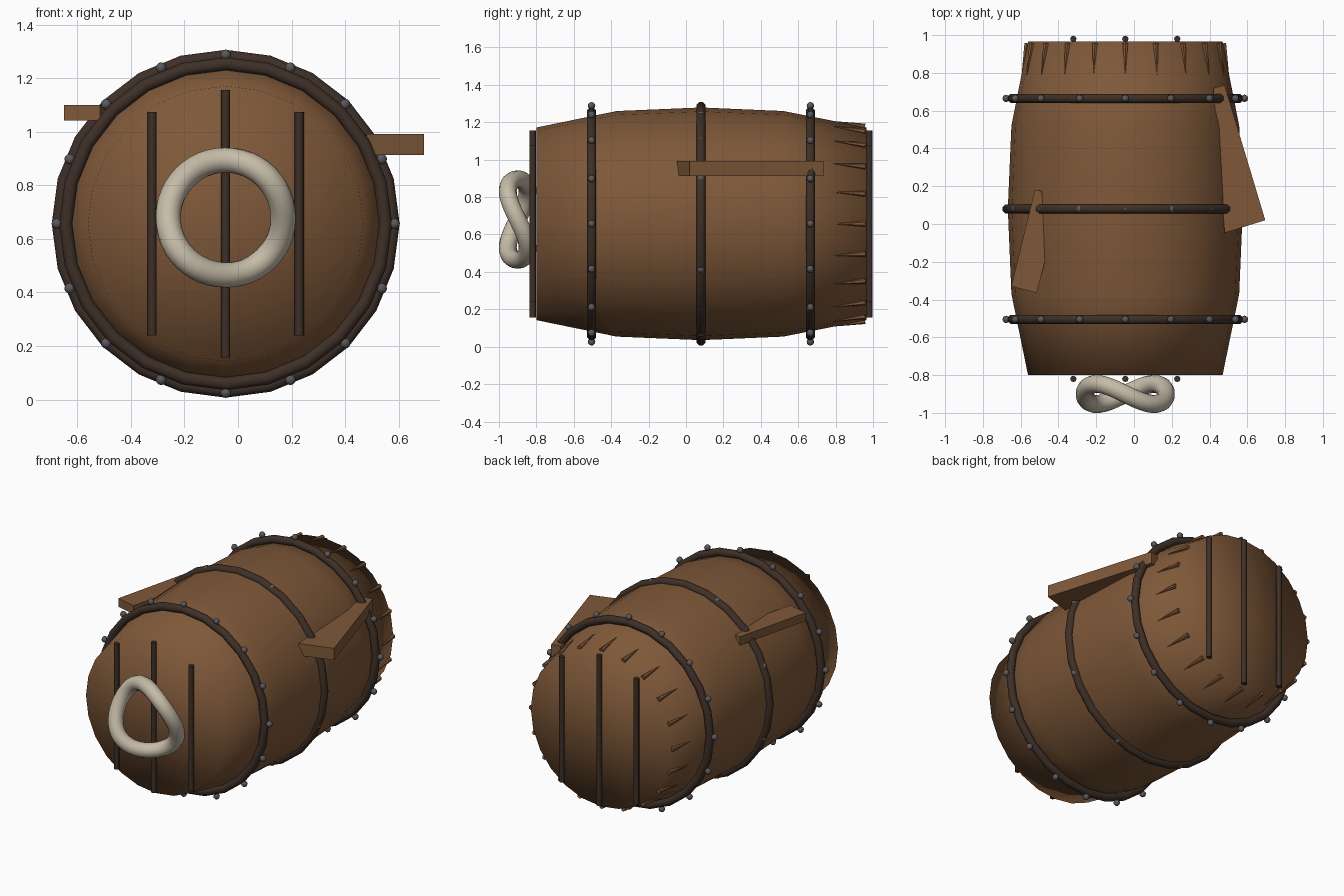
import bpy, bmesh, math
from mathutils import Matrix, Vector

cube = bpy.data.objects.get("Cube")
if cube:
    bpy.data.objects.remove(cube, do_unlink=True)

CX, CZ = -0.046, 0.657      # barrel axis, running along y


def material(name, rgb):
    m = bpy.data.materials.new(name)
    m.use_nodes = True
    color = (*rgb, 1)
    m.diffuse_color = color
    m.node_tree.nodes["Principled BSDF"].inputs["Base Color"].default_value = color
    return m


WOOD = material("brown wood", (0.21, 0.098, 0.04))
IRON = material("dark iron", (0.047, 0.029, 0.02))
STEEL = material("grey steel", (0.1, 0.1, 0.11))
ROPE = material("pale rope", (0.56, 0.5, 0.39))


def finish(bm, name, mat, smooth=True, outward=True):
    bmesh.ops.recalc_face_normals(bm, faces=bm.faces)
    if not outward:
        bmesh.ops.reverse_faces(bm, faces=bm.faces)
    for f in bm.faces:
        f.smooth = smooth
    mesh = bpy.data.meshes.new(name)
    bm.to_mesh(mesh)
    bm.free()
    mesh.materials.append(mat)
    ob = bpy.data.objects.new(name, mesh)
    bpy.context.collection.objects.link(ob)
    return ob


def around(angle, radius, y):
    return Vector((CX + radius * math.sin(angle), y, CZ + radius * math.cos(angle)))


def bridge(bm, a, b):
    for i in range(len(a)):
        j = (i + 1) % len(a)
        bm.faces.new((a[i], a[j], b[j], b[i]))


def lathe(name, profile, mat, closed=False, sides=24):
    """Turn (y, radius) points about the barrel axis; open profiles get capped."""
    bm = bmesh.new()
    rings = [[bm.verts.new(around(math.tau * i / sides, r, y)) for i in range(sides)]
             for y, r in profile]
    for a, b in zip(rings, rings[1:]):
        bridge(bm, a, b)
    if closed:
        bridge(bm, rings[-1], rings[0])
    else:
        for ring, (y, r) in ((rings[0], profile[0]), (rings[-1], profile[-1])):
            hub = bm.verts.new((CX, y, CZ))
            for i in range(sides):
                bm.faces.new((ring[i], ring[(i + 1) % sides], hub))
    return finish(bm, name, mat)


# Barrel body
lathe("barrel_body", [(-0.8, 0.515), (-0.37, 0.603), (0.08, 0.622),
                      (0.52, 0.603), (0.965, 0.515)], WOOD)

# Iron hoops with rivets
for name, y, radius in (("front", -0.505, 0.598), ("middle", 0.08, 0.626), ("back", 0.665, 0.598)):
    section = []
    for k in range(8):
        a = math.tau * (k + 0.5) / 8
        section.append((y + 0.026 * math.cos(a), radius + 0.026 * math.sin(a)))
    lathe(name + "_hoop", section, IRON, closed=True)
    bm = bmesh.new()
    for k in range(16):
        spot = around(math.tau * k / 16, 0.631, y)
        bmesh.ops.create_uvsphere(bm, u_segments=8, v_segments=6, radius=0.02,
                                  matrix=Matrix.Translation(spot))
    finish(bm, name + "_rivets", STEEL)

# Upright bars across both ends
for end, y in (("front", -0.82), ("back", 0.98)):
    for side, offset, height in (("right", -0.275, 0.835), ("centre", 0, 1.0), ("left", 0.275, 0.835)):
        bm = bmesh.new()
        bmesh.ops.create_cone(bm, cap_ends=True, segments=8, radius1=0.017, radius2=0.017,
                              depth=height, matrix=Matrix.Translation((CX + offset, y, CZ)))
        ob = finish(bm, f"{end}_{side}_bar", IRON)
        for f in ob.data.polygons:
            f.use_smooth = abs(f.normal.z) < 0.5

# Tapered notches round the back rim, faces turned inward
bm = bmesh.new()
for k in range(20):
    angle = math.tau * k / 20
    tip, base = around(angle, 0.548, 0.79), around(angle, 0.52, 0.957)
    turn = (tip - base).to_track_quat('Z', 'Y').to_matrix().to_4x4()
    bmesh.ops.create_cone(bm, cap_ends=True, segments=6, radius1=0.016, radius2=0.001,
                          depth=(tip - base).length,
                          matrix=Matrix.Translation((tip + base) / 2) @ turn)
finish(bm, "rim_notches", WOOD, smooth=False, outward=False)


# Loose tapered planks wedged in the sides
def plank(name, outline, bottom, top):
    bm = bmesh.new()
    low, high = ([bm.verts.new((x, y, z)) for x, y in outline] for z in (bottom, top))
    bridge(bm, low, high)
    bm.faces.new(low)
    bm.faces.new(high)
    finish(bm, name, WOOD, smooth=False)


plank("left_plank", [(0.42, 0.72), (0.48, 0.735), (0.695, 0.02), (0.48, -0.047)], 0.913, 0.992)
plank("right_plank", [(-0.525, 0.18), (-0.487, 0.175), (-0.472, -0.2),
                      (-0.515, -0.365), (-0.65, -0.33)], 1.043, 1.1)

# Twisted rope loop on the front
curve = bpy.data.curves.new("rope_path", 'CURVE')
curve.dimensions = '3D'
curve.bevel_depth = 0.048
curve.bevel_resolution = 4
count = 48
path = curve.splines.new('POLY')
path.points.add(count - 1)
for i, point in enumerate(path.points):
    t = math.tau * i / count
    point.co = (CX + 0.215 * math.cos(t), -0.9 - 0.053 * math.sin(2 * t),
                0.68 + 0.215 * math.sin(t), 1)
path.use_cyclic_u = True
path.use_smooth = True
curve.materials.append(ROPE)
bpy.context.collection.objects.link(bpy.data.objects.new("rope_loop", curve))
